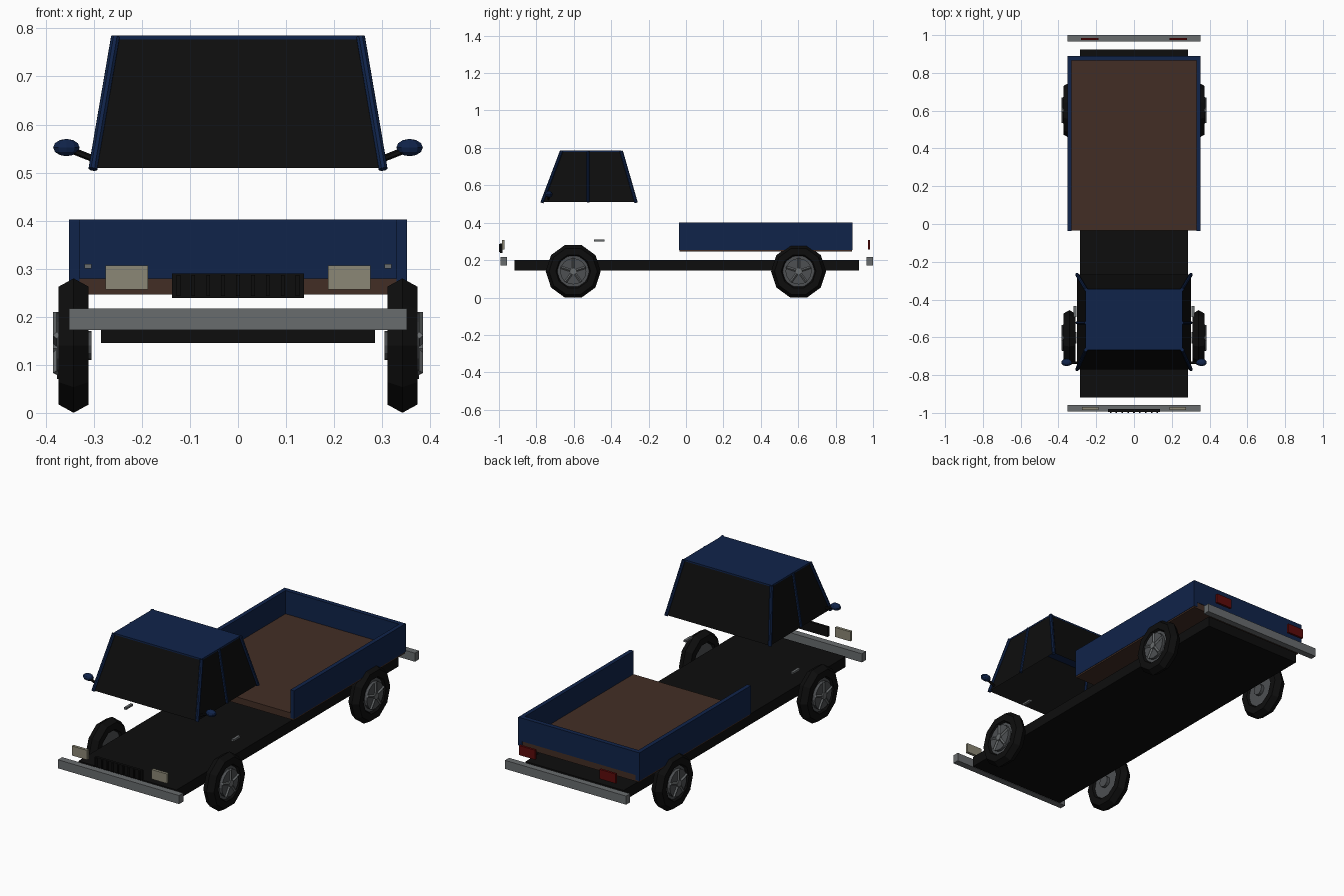
import bpy, bmesh, math
from mathutils import Vector, Matrix

if "Cube" in bpy.data.objects:
    bpy.data.objects.remove(bpy.data.objects["Cube"])


def material(name, rgb):
    m = bpy.data.materials.new(name)
    m.diffuse_color = (*rgb, 1)
    m.use_nodes = True
    m.node_tree.nodes["Principled BSDF"].inputs["Base Color"].default_value = m.diffuse_color
    return m


BLUE = material("blue_paint", (0.005, 0.017, 0.068))
BLACK = material("black", (0.004, 0.004, 0.004))
BROWN = material("bed_brown", (0.055, 0.027, 0.018))
CHROME = material("bumper_grey", (0.14, 0.15, 0.155))
STEEL = material("wheel_grey", (0.075, 0.08, 0.085))
LAMP = material("lamp_cream", (0.26, 0.245, 0.18))
RED = material("lamp_red", (0.11, 0.003, 0.003))


def finish(name, bm, mat):
    bmesh.ops.recalc_face_normals(bm, faces=bm.faces)
    me = bpy.data.meshes.new(name)
    bm.to_mesh(me)
    bm.free()
    me.materials.append(mat)
    ob = bpy.data.objects.new(name, me)
    bpy.context.collection.objects.link(ob)
    return ob


def box(name, x, y, z, mat):
    bm = bmesh.new()
    bmesh.ops.create_cube(bm, size=1)
    for v in bm.verts:
        for i, (a, b) in enumerate((x, y, z)):
            v.co[i] = (a + b) / 2 + v.co[i] * (b - a)
    return finish(name, bm, mat)


def rod(name, a, b, r, sides, mat):
    a, b = Vector(a), Vector(b)
    d = b - a
    bm = bmesh.new()
    bmesh.ops.create_cone(bm, cap_ends=True, segments=sides, radius1=r, radius2=r, depth=d.length)
    rot = d.to_track_quat('Z', 'Y').to_matrix().to_4x4()
    bm.transform(Matrix.Translation((a + b) / 2) @ rot)
    return finish(name, bm, mat)


def span(s, a, b):
    return tuple(sorted((s * a, s * b)))


def tyre(name, cx, cy, cz, major=0.111, minor=0.036, n=10, m=6):
    # hexagonal section swept round ten sides, flat side down
    bm = bmesh.new()
    rings = []
    for i in range(n):
        t = 2 * math.pi * (i + 0.5) / n + math.pi / 2
        ring = []
        for j in range(m):
            p = 2 * math.pi * j / m
            r = major + minor * math.cos(p)
            ring.append(bm.verts.new((cx + minor * math.sin(p), cy + r * math.cos(t), cz + r * math.sin(t))))
        rings.append(ring)
    for i in range(n):
        a, b = rings[i], rings[(i + 1) % n]
        for j in range(m):
            k = (j + 1) % m
            bm.faces.new((a[j], a[k], b[k], b[j]))
    return finish(name, bm, BLACK)


def wheel(label, s, cy):
    cz = 0.14
    tyre(label + "_tyre", s * 0.342, cy, cz)
    rod(label + "_rim", (s * 0.322, cy, cz), (s * 0.362, cy, cz), 0.085, 16, STEEL)
    rod(label + "_cover", (s * 0.362, cy, cz), (s * 0.377, cy, cz), 0.07, 16, STEEL)
    rod(label + "_inner_hub", (s * 0.305, cy, cz), (s * 0.325, cy, cz), 0.03, 12, STEEL)
    rod(label + "_cap", (s * 0.37, cy, cz), (s * 0.385, cy, cz), 0.018, 10, CHROME)
    for k in range(5):
        t = math.pi / 2 + k * 2 * math.pi / 5
        c, q = math.cos(t), math.sin(t)
        rod(f"{label}_spoke_{k}", (s * 0.378, cy + 0.01 * c, cz + 0.01 * q),
            (s * 0.378, cy + 0.07 * c, cz + 0.07 * q), 0.007, 4, CHROME)


# Chassis
box("chassis", (-0.285, 0.285), (-0.918, 0.925), (0.145, 0.2), BLACK)

# Cargo bed
box("bed_floor", (-0.33, 0.33), (-0.035, 0.888), (0.246, 0.28), BROWN)
box("bed_base", (-0.35, 0.35), (-0.035, 0.888), (0.246, 0.254), BROWN)
box("tailgate", (-0.33, 0.33), (0.866, 0.89), (0.28, 0.402), BLUE)

# Cab: sloped glass with a flat roof, open underneath
BOT = [(-0.302, -0.77), (0.302, -0.77), (0.302, -0.267), (-0.302, -0.267)]
TOP = [(-0.255, -0.666), (0.255, -0.666), (0.255, -0.346), (-0.255, -0.346)]
ZB, ZT = 0.51, 0.782
bm = bmesh.new()
lo = [bm.verts.new((x, y, ZB)) for x, y in BOT]
hi = [bm.verts.new((x, y, ZT)) for x, y in TOP]
for i in range(4):
    j = (i + 1) % 4
    bm.faces.new((lo[i], lo[j], hi[j], hi[i]))
finish("cab_glass", bm, BLACK)
box("roof", (-0.257, 0.257), (-0.668, -0.344), (0.777, 0.785), BLUE)
for i in range(4):
    rod(f"corner_pillar_{i}", (*BOT[i], ZB - 0.003), (*TOP[i], ZT), 0.0095, 8, BLUE)

# Mirrored side parts
for s, side in ((-1, "left"), (1, "right")):
    box(side + "_bed_wall", span(s, 0.33, 0.352), (-0.037, 0.89), (0.254, 0.402), BLUE)
    rod(side + "_middle_pillar", (s * 0.302, -0.523, ZB), (s * 0.255, -0.523, ZT), 0.008, 8, BLUE)
    rod(side + "_mirror_arm", (s * 0.297, -0.735, 0.527), (s * 0.345, -0.735, 0.546), 0.007, 6, BLACK)
    bm = bmesh.new()
    bmesh.ops.create_uvsphere(bm, u_segments=10, v_segments=6, radius=1)
    bm.transform(Matrix.Translation((s * 0.357, -0.733, 0.552)) @ Matrix.Diagonal((0.029, 0.02, 0.018, 1)))
    finish(side + "_mirror", bm, BLUE)
    box(side + "_door_handle", span(s, 0.305, 0.319), (-0.492, -0.435), (0.3, 0.31), CHROME)
    box(side + "_headlight", span(s, 0.187, 0.276), (-0.985, -0.97), (0.257, 0.307), LAMP)
    box(side + "_tail_lamp", span(s, 0.187, 0.281), (0.973, 0.985), (0.258, 0.308), RED)
    wheel(side + "_front", s, -0.603)
    wheel(side + "_rear", s, 0.602)

# Grille with upright slats
box("grille", (-0.137, 0.137), (-0.994, -0.98), (0.239, 0.29), BLACK)
for k in range(9):
    x = -0.124 + 0.031 * k
    box(f"grille_slat_{k}", (x - 0.004, x + 0.004), (-1.0, -0.992), (0.243, 0.287), BLACK)

# Bumpers
box("front_bumper", (-0.352, 0.352), (-0.992, -0.957), (0.172, 0.217), CHROME)
box("rear_bumper", (-0.352, 0.352), (0.966, 1.0), (0.172, 0.217), CHROME)
